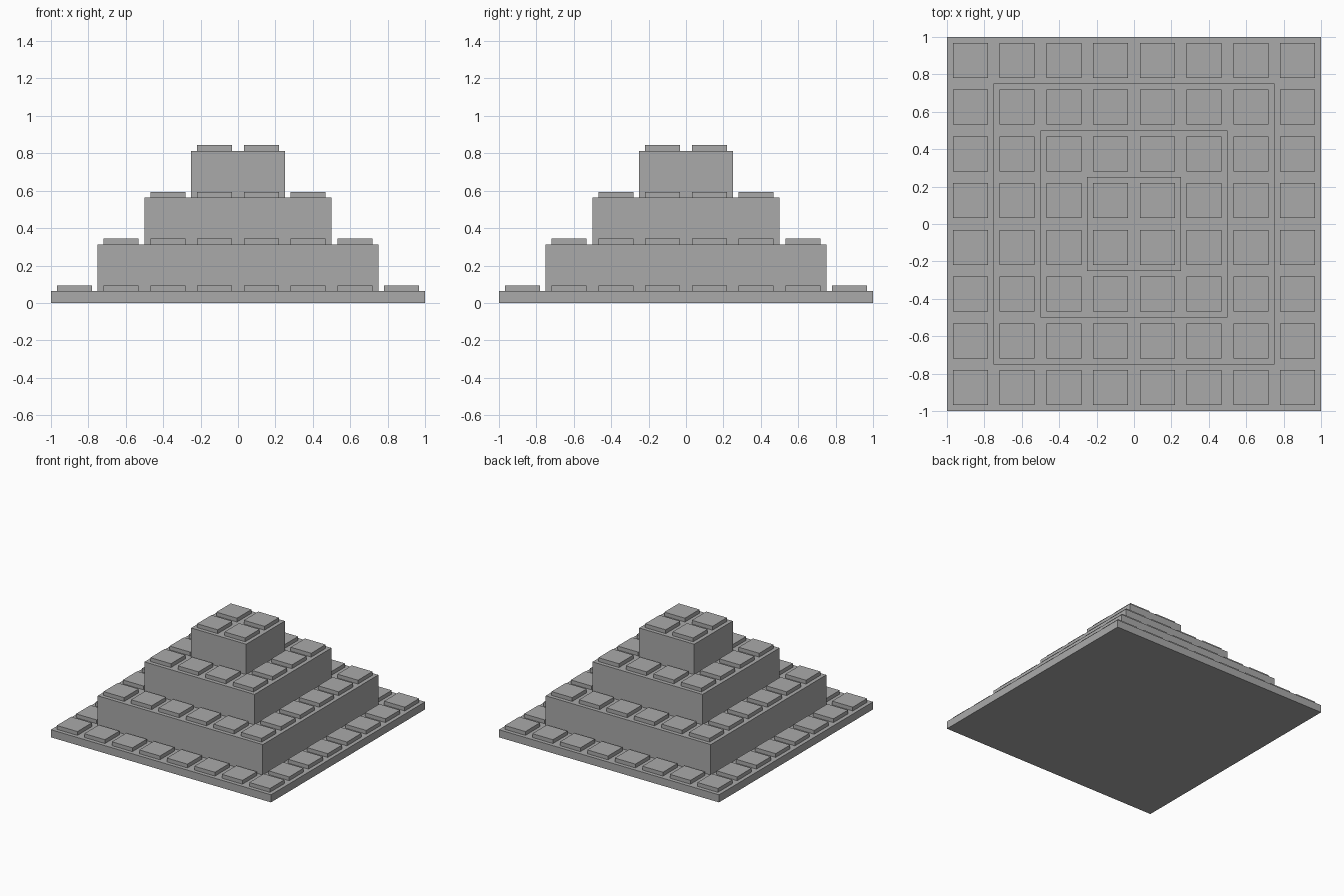
import bpy
import bmesh
from mathutils import Matrix, Vector

default = bpy.data.objects.get("Cube")
if default:
    bpy.data.objects.remove(default, do_unlink=True)

PITCH = 0.25          # stud spacing
STUD = 0.1875         # stud width
STUD_H = 0.03125
PLATE_H = 0.0625
BRICK_H = 0.25

grey = bpy.data.materials.new("stone grey")
grey.use_nodes = True
colour = (0.4, 0.4, 0.4, 1)
grey.diffuse_color = colour
grey.node_tree.nodes["Principled BSDF"].inputs["Base Color"].default_value = colour


def add_box(bm, centre, size):
    matrix = Matrix.Translation(centre) @ Matrix.Diagonal(Vector(size)).to_4x4()
    bmesh.ops.create_cube(bm, size=1, matrix=matrix)


def make_object(name, bm):
    mesh = bpy.data.meshes.new(name)
    bm.to_mesh(mesh)
    bm.free()
    mesh.materials.append(grey)
    obj = bpy.data.objects.new(name, mesh)
    bpy.context.collection.objects.link(obj)


def make_tier(name, count, bottom, height):
    # Square slab, count studs wide
    width = count * PITCH
    bm = bmesh.new()
    add_box(bm, (0, 0, bottom + height / 2), (width, width, height))
    make_object(name, bm)

    # Square studs on the slab, left out where the next tier covers them
    top = bottom + height
    bm = bmesh.new()
    for i in range(count):
        for j in range(count):
            inner = 0 < i < count - 1 and 0 < j < count - 1
            if not inner:
                x = (i + 0.5) * PITCH - width / 2
                y = (j + 0.5) * PITCH - width / 2
                add_box(bm, (x, y, top + STUD_H / 2), (STUD, STUD, STUD_H))
    make_object(name + "_studs", bm)
    return top


# Base plate and three stepped tiers
z = make_tier("base_plate", 8, 0, PLATE_H)
for name, count in (("lower_tier", 6), ("middle_tier", 4), ("top_tier", 2)):
    z = make_tier(name, count, z, BRICK_H)
